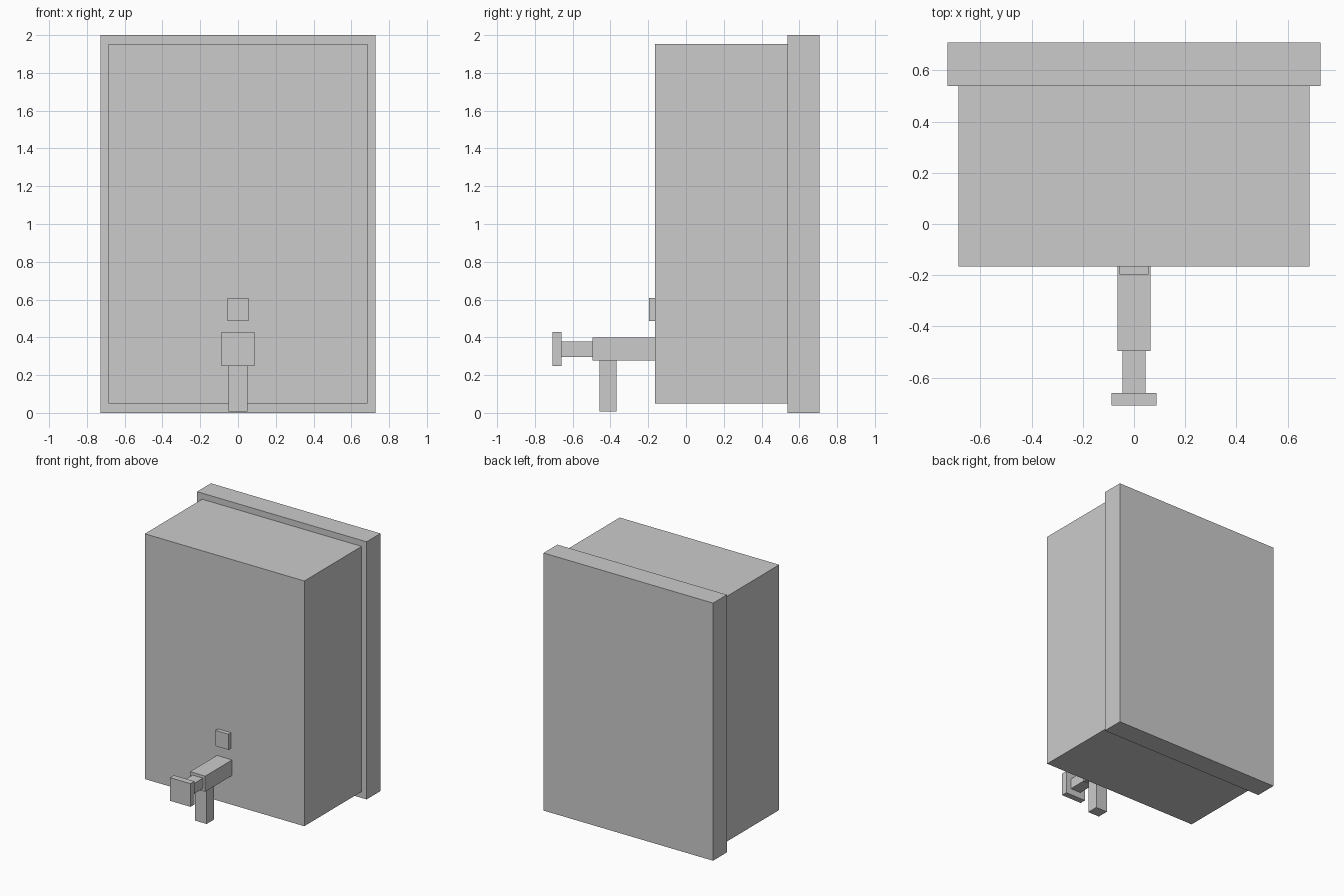
import bpy

if "Cube" in bpy.data.objects:
    bpy.data.objects.remove(bpy.data.objects["Cube"])


def box(name, half_width, y, z):
    """Box centred on x = 0, spanning the given y and z ranges."""
    bpy.ops.mesh.primitive_cube_add(size=1)
    ob = bpy.context.object
    ob.name = ob.data.name = name
    for v in ob.data.vertices:
        v.co = (v.co.x * 2 * half_width,
                y[1] if v.co.y > 0 else y[0],
                z[1] if v.co.z > 0 else z[0])
    return ob


# Wall plate and container
box("back_plate", 0.728, (0.538, 0.708), (0.0, 2.0))
box("container_body", 0.685, (-0.165, 0.538), (0.049, 1.953))

# Small indicator on the front
box("front_indicator", 0.056, (-0.197, -0.165), (0.486, 0.607))

# Tap: arm, plunger stem, push button and spout
box("tap_arm", 0.065, (-0.495, -0.165), (0.277, 0.398))
box("plunger_stem", 0.045, (-0.66, -0.495), (0.297, 0.377))
box("push_button", 0.088, (-0.708, -0.66), (0.247, 0.427))
box("spout", 0.05, (-0.457, -0.367), (0.008, 0.277))
